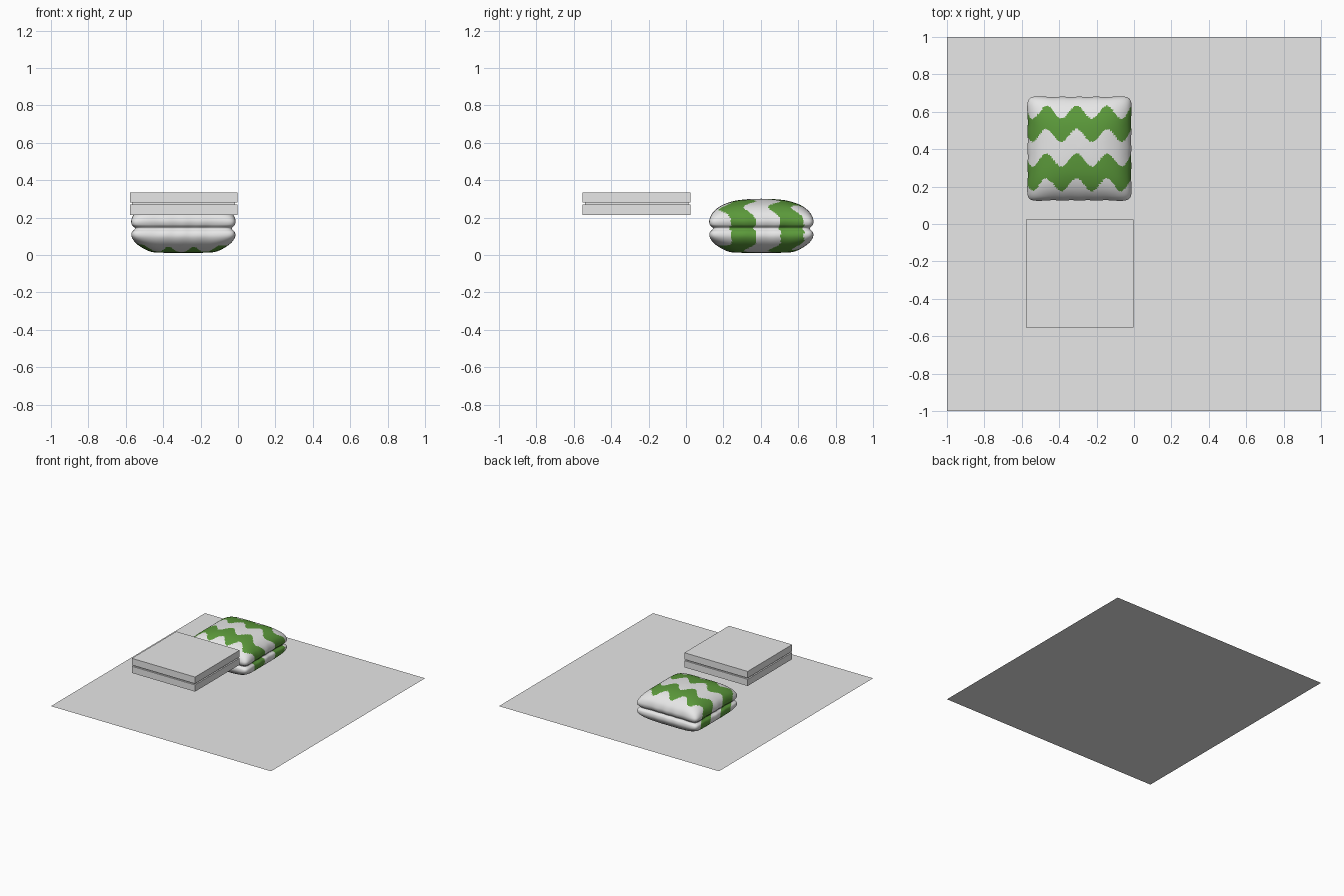
import bpy, bmesh, math

if "Cube" in bpy.data.objects:
    bpy.data.objects.remove(bpy.data.objects["Cube"])


def material(name, rgb):
    m = bpy.data.materials.new(name)
    m.diffuse_color = (*rgb, 1)
    m.use_nodes = True
    m.node_tree.nodes["Principled BSDF"].inputs["Base Color"].default_value = m.diffuse_color
    return m


GREY = material("light_grey", (0.8, 0.8, 0.8))
WHITE = material("fabric_white", (0.92, 0.92, 0.92))
GREEN = material("fabric_green", (0.105, 0.32, 0.043))


def finish(name, bm, mats):
    me = bpy.data.meshes.new(name)
    bm.to_mesh(me)
    bm.free()
    for m in mats:
        me.materials.append(m)
    ob = bpy.data.objects.new(name, me)
    bpy.context.collection.objects.link(ob)
    return ob


def box(name, x0, x1, y0, y1, z0, z1):
    bm = bmesh.new()
    bmesh.ops.create_cube(bm, size=1)
    for v in bm.verts:
        v.co = ((x0 + x1) / 2 + v.co.x * (x1 - x0),
                (y0 + y1) / 2 + v.co.y * (y1 - y0),
                (z0 + z1) / 2 + v.co.z * (z1 - z0))
    return finish(name, bm, [GREY])


# flat floor sheet
bm = bmesh.new()
bmesh.ops.create_grid(bm, x_segments=1, y_segments=1, size=1)
finish("floor_sheet", bm, [GREY])

# two stacked slabs with a thin recessed core between them
box("lower_slab", -0.578, -0.003, -0.553, 0.025, 0.215, 0.27)
box("slab_core", -0.566, -0.015, -0.541, 0.013, 0.27, 0.28)
box("upper_slab", -0.578, -0.003, -0.553, 0.025, 0.28, 0.335)

# cushion profile: half width, height, squareness of the section
CX, CY = -0.292, 0.403
PROFILE = [(0.004, 0.012, 2.5), (0.09, 0.012, 3), (0.165, 0.016, 4), (0.215, 0.036, 5.5),
           (0.255, 0.065, 8), (0.274, 0.095, 13), (0.272, 0.122, 16), (0.255, 0.142, 16),
           (0.272, 0.162, 16), (0.276, 0.19, 13), (0.259, 0.228, 8), (0.215, 0.264, 5.5),
           (0.15, 0.288, 4), (0.08, 0.298, 3), (0.004, 0.301, 2.5)]
STEPS, SEGS = 8, 264


def spline(a, b, c, d, t):
    return 0.5 * (2 * b + (c - a) * t + (2 * a - 5 * b + 4 * c - d) * t * t
                  + (3 * b - a - 3 * c + d) * t ** 3)


rows = []
for i in range(len(PROFILE) - 1):
    pts = [PROFILE[min(max(i + k, 0), len(PROFILE) - 1)] for k in (-1, 0, 1, 2)]
    rows += [[spline(*(p[j] for p in pts), s / STEPS) for j in range(3)] for s in range(STEPS)]
rows.append(list(PROFILE[-1]))

bm = bmesh.new()
rings = []
for r, z, n in rows:
    ring = []
    for k in range(SEGS):
        a = 2 * math.pi * (k + 0.5) / SEGS
        c, s = math.cos(a), math.sin(a)
        rho = r / (abs(c) ** n + abs(s) ** n) ** (1 / n)
        # soft gathers beside the seam, ears at the corners
        near = math.exp(-((z - 0.142) / 0.07) ** 2)
        corner = abs(math.sin(2 * a)) ** 30
        rho *= 1 + near * (0.006 * math.cos(20 * a) + 0.025 * corner)
        ring.append(bm.verts.new((CX + rho * c, CY + rho * s, z)))
    rings.append(ring)
for lo, hi in zip(rings, rings[1:]):
    for k in range(SEGS):
        j = (k + 1) % SEGS
        bm.faces.new((lo[k], lo[j], hi[j], hi[k]))
bm.faces.new(rings[0][::-1])
bm.faces.new(rings[-1])

# wavy green bands
for f in bm.faces:
    f.smooth = True
    p = f.calc_center_median()
    s = CX + (p.x - CX) * (1 + 0.25 * (0.3 - p.z) / 0.28)
    y = p.y - 0.034 * math.cos(2 * math.pi * (s + 0.473) / 0.166)
    f.material_index = int(0.21 < y < 0.342 or 0.473 < y < 0.598)
finish("cushion", bm, [WHITE, GREEN])
